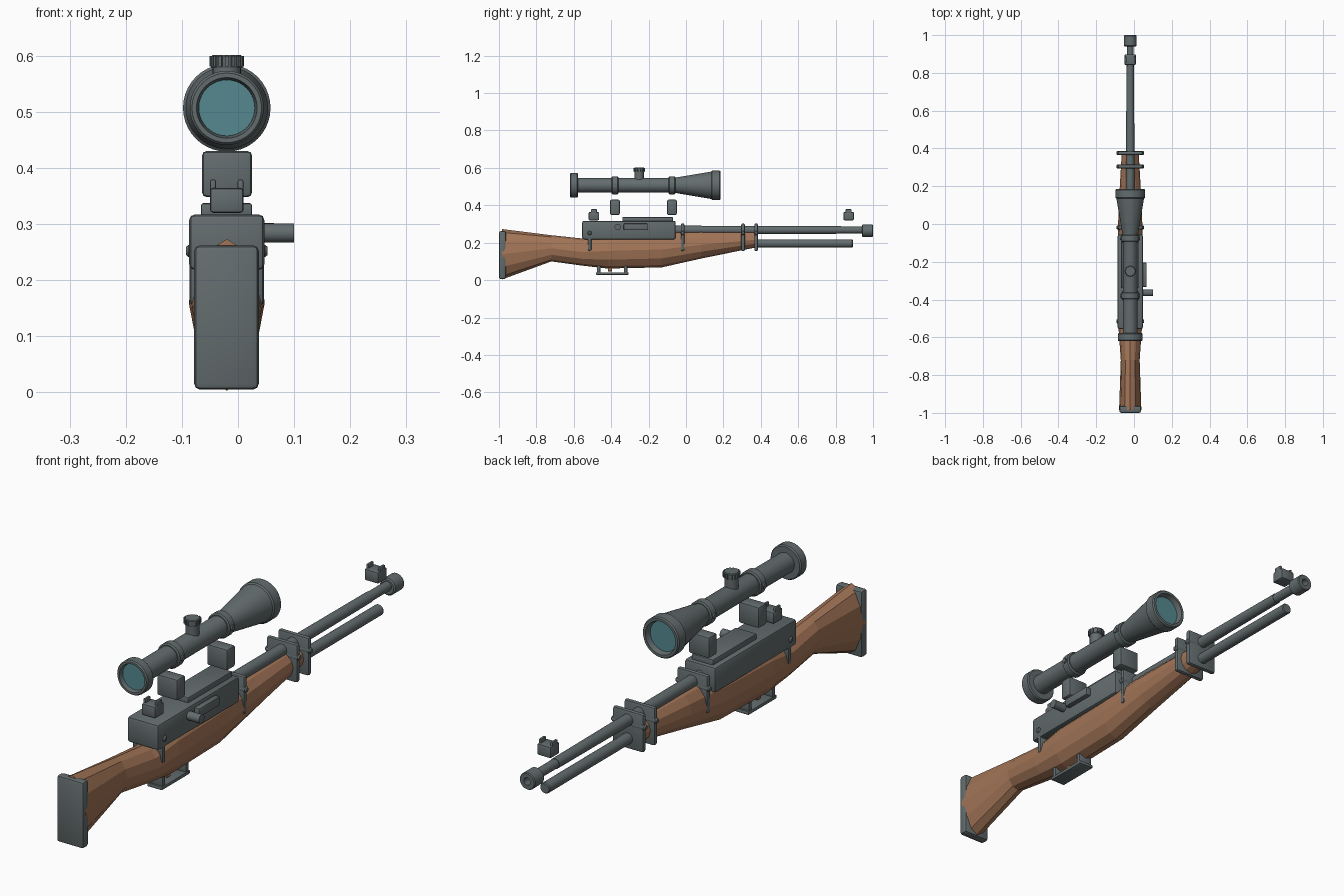
import bpy, bmesh, math
from mathutils import Matrix, Vector

if "Cube" in bpy.data.objects:
    bpy.data.objects.remove(bpy.data.objects["Cube"])

CX = -0.02  # centre line of the model


def material(name, rgb):
    m = bpy.data.materials.new(name)
    m.diffuse_color = (*rgb, 1)
    m.use_nodes = True
    m.node_tree.nodes["Principled BSDF"].inputs["Base Color"].default_value = m.diffuse_color
    return m


STEEL = material("steel", (0.125, 0.15, 0.155))
WOOD = material("wood", (0.36, 0.175, 0.095))
GLASS = material("glass", (0.09, 0.25, 0.28))


def finish(bm, name, mat, smooth=True):
    bmesh.ops.recalc_face_normals(bm, faces=bm.faces)
    me = bpy.data.meshes.new(name)
    bm.to_mesh(me)
    bm.free()
    me.materials.append(mat)
    if smooth:
        me.polygons.foreach_set("use_smooth", [True] * len(me.polygons))
        me.set_sharp_from_angle(angle=math.radians(35))
    ob = bpy.data.objects.new(name, me)
    bpy.context.collection.objects.link(ob)
    return ob


def box(name, x, y, z, bevel=0.006, mat=STEEL):
    """Rounded box given by its (min, max) range on each axis."""
    bm = bmesh.new()
    bmesh.ops.create_cube(bm, size=1)
    for v in bm.verts:
        v.co = Vector([a + (b - a) * (c + 0.5) for (a, b), c in zip((x, y, z), v.co)])
    bmesh.ops.bevel(bm, geom=bm.edges[:], offset=bevel, segments=2, profile=0.5, affect='EDGES')
    return finish(bm, name, mat)


def loft(rings, cap_start=True, cap_end=True):
    """Skin a list of equal-length point rings."""
    bm = bmesh.new()
    vs = [[bm.verts.new(p) for p in r] for r in rings]
    n = len(vs[0])
    for a, b in zip(vs, vs[1:]):
        for i in range(n):
            bm.faces.new((a[i], a[(i + 1) % n], b[(i + 1) % n], b[i]))
    if cap_start:
        bm.faces.new(vs[0])
    if cap_end:
        bm.faces.new(vs[-1])
    return bm


def lathe(name, origin, axis, profile, mat=STEEL, sides=32):
    """Turned part: profile holds (position along axis, radius)."""
    rot = Vector((0, 0, 1)).rotation_difference(Vector(axis)).to_matrix().to_4x4()
    mtx = Matrix.Translation(origin) @ rot
    rings = [[mtx @ Vector((r * math.cos(t), r * math.sin(t), h))
              for t in (2 * math.pi * i / sides for i in range(sides))]
             for h, r in profile]
    return finish(loft(rings), name, mat)


Y, X, Z = (0, 1, 0), (1, 0, 0), (0, 0, 1)

# Wooden stock: (y, bottom, top, half width)
sections = [(-0.985, 0.003, 0.273, 0.059), (-0.72, 0.1, 0.24, 0.05),
            (-0.55, 0.077, 0.222, 0.062), (-0.42, 0.062, 0.25, 0.067),
            (-0.13, 0.068, 0.26, 0.067), (0.08, 0.115, 0.262, 0.062),
            (0.375, 0.175, 0.258, 0.045)]
rings = []
for y, lo, hi, w in sections:
    ring = []
    for i in range(12):
        t = 2 * math.pi * i / 12
        ring.append((CX + w * math.sin(t), y, (lo + hi) / 2 + (hi - lo) / 2 * math.cos(t)))
    rings.append(ring)
finish(loft(rings), "stock", WOOD, smooth=False)
box("butt_plate", (-0.078, 0.037), (-1.0, -0.963), (0.005, 0.262), 0.01)

# Receiver with top rail, side cover and bolt handle
box("receiver", (-0.087, 0.047), (-0.555, -0.055), (0.218, 0.317), 0.01)
box("top_rail", (-0.066, 0.025), (-0.34, -0.07), (0.31, 0.337), 0.004)
box("side_cover", (0.035, 0.067), (-0.333, -0.205), (0.268, 0.302), 0.004)
lathe("bolt_handle", (0.03, -0.365, 0.284), X, [(0, 0.017), (0.07, 0.017)], sides=20)

# Barrel, hollow muzzle and lower tube
lathe("barrel", (CX, 0, 0.268), Y, [(-0.08, 0.023), (0.38, 0.022), (0.83, 0.02), (0.83, 0.018), (0.95, 0.018)])
lathe("muzzle", (CX, 0, 0.264), Y, [(0.94, 0.028), (0.944, 0.033), (0.996, 0.033), (1.0, 0.03),
                                    (1.0, 0.014), (0.965, 0.014)])
lathe("lower_tube", (CX, 0, 0.196), Y, [(0.33, 0.021), (0.888, 0.021), (0.892, 0.018)], sides=24)

# Band plates with their cross pins
for i, y in enumerate((-0.515, -0.018, 0.305, 0.375)):
    box(f"band_{i}", (-0.086, 0.046), (y - 0.01, y + 0.01), (0.155, 0.303), 0.008)
    lathe(f"band_pin_{i}", (CX, y, 0.252), X,
          [(-0.073, 0.007), (-0.068, 0.011), (0.068, 0.011), (0.073, 0.007)], sides=16)

# Trigger guard and trigger
box("guard_bar", (-0.052, 0.012), (-0.482, -0.308), (0.028, 0.042), 0.004)
for i, y in enumerate((-0.467, -0.323)):
    box(f"guard_post_{i}", (-0.05, 0.01), (y - 0.009, y + 0.009), (0.035, 0.09), 0.004)
box("trigger", (-0.03, -0.01), (-0.418, -0.395), (0.046, 0.08), 0.005, WOOD)

# Notched sights
for name, y in (("rear", -0.4925), ("front", 0.87)):
    box(f"{name}_sight", (-0.05, 0.01), (y - 0.028, y + 0.028), (0.32, 0.364), 0.006)
    for side in (-1, 1):
        x = CX + side * 0.0245
        box(f"{name}_sight_ear_{side}", (x - 0.005, x + 0.005), (y - 0.016, y + 0.016), (0.35, 0.379), 0.003)

# Mount blocks and scope rings
for i, y in enumerate((-0.38, -0.075)):
    box(f"mount_block_{i}", (-0.064, 0.025), (y - 0.026, y + 0.026), (0.348, 0.43), 0.008)
    lathe(f"scope_ring_{i}", (CX, y, 0.507), Y,
          [(-0.018, 0.043), (-0.014, 0.048), (0.014, 0.048), (0.018, 0.043)])
    lathe(f"ring_pin_{i}", (CX, y, 0.507), X, [(-0.053, 0.01), (0.053, 0.01)], sides=16)

# Scope body with recessed lenses
lathe("scope_body", (CX, 0, 0.507), Y,
      [(-0.6, 0.05), (-0.62, 0.054), (-0.62, 0.062), (-0.615, 0.066), (-0.583, 0.066),
       (-0.578, 0.062), (-0.578, 0.039), (-0.06, 0.039), (-0.04, 0.044), (0.135, 0.073),
       (0.14, 0.078), (0.18, 0.078), (0.185, 0.074), (0.185, 0.064), (0.16, 0.058)], sides=40)
lathe("eyepiece_lens", (CX, 0, 0.507), Y, [(-0.604, 0.05), (-0.598, 0.05)], GLASS, 40)
lathe("objective_lens", (CX, 0, 0.507), Y, [(0.158, 0.058), (0.164, 0.058)], GLASS, 40)

# Ribbed adjustment turret
lathe("turret_stem", (CX, -0.25, 0), Z, [(0.53, 0.025), (0.585, 0.025)], sides=24)
lathe("turret_cap", (CX, -0.25, 0), Z, [(0.578, 0.027), (0.58, 0.028), (0.598, 0.028), (0.601, 0.025)], sides=24)
ribs = bmesh.new()
for i in range(16):
    m = (Matrix.Translation((CX, -0.25, 0.59)) @ Matrix.Rotation(2 * math.pi * i / 16, 4, 'Z')
         @ Matrix.Translation((0.028, 0, 0)) @ Matrix.Diagonal((0.006, 0.006, 0.018, 1)))
    bmesh.ops.create_cube(ribs, size=1, matrix=m)
finish(ribs, "turret_ribs", STEEL, smooth=False)
